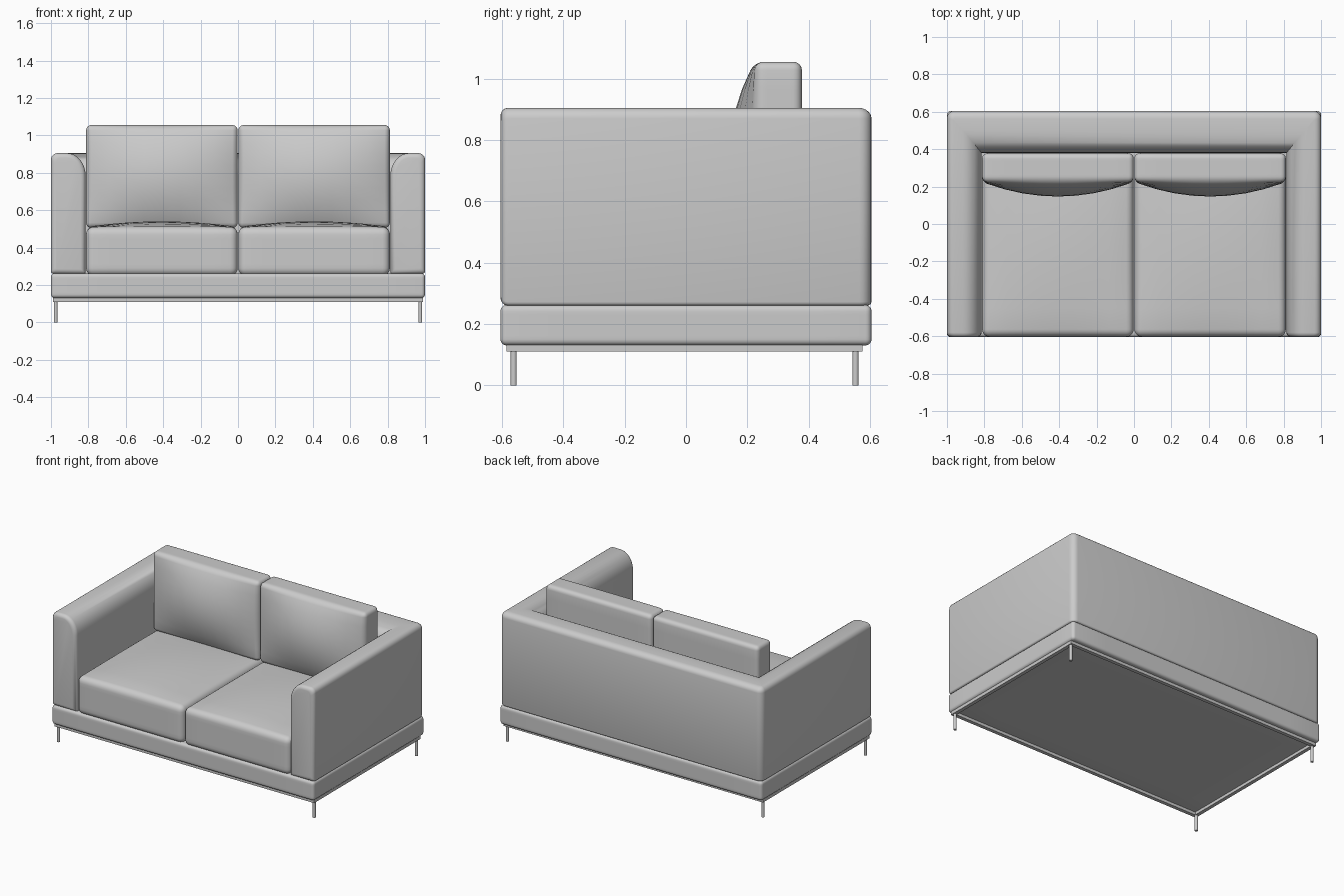
import bpy, bmesh
from math import sin, cos, pi, radians
from mathutils import Vector

if "Cube" in bpy.data.objects:
    bpy.data.objects.remove(bpy.data.objects["Cube"])


def finish(bm, name, angle=50):
    bmesh.ops.remove_doubles(bm, verts=bm.verts, dist=0.0002)
    bmesh.ops.recalc_face_normals(bm, faces=bm.faces)
    me = bpy.data.meshes.new(name)
    bm.to_mesh(me)
    bm.free()
    ob = bpy.data.objects.new(name, me)
    bpy.context.collection.objects.link(ob)
    bpy.ops.object.select_all(action='DESELECT')
    bpy.context.view_layer.objects.active = ob
    ob.select_set(True)
    bpy.ops.object.shade_smooth_by_angle(angle=radians(angle))
    return ob


def soft_box(name, lo, hi, r, bulge=None):
    """Rounded box; bulge = (axis, side, amount) swells one face like a pillow."""
    lo, hi = Vector(lo), Vector(hi)
    mid, half = (lo + hi) / 2, (hi - lo) / 2
    bm = bmesh.new()
    bmesh.ops.create_cube(bm, size=14)
    bmesh.ops.subdivide_edges(bm, edges=bm.edges[:], cuts=13, use_grid_fill=True)
    for v in bm.verts:
        inner, excess = Vector(), Vector()
        for a in range(3):
            i = round(v.co[a])
            s = 1 if i > 0 else -1
            inner[a] = s * (half[a] - r) * min(abs(i), 4) / 4
            excess[a] = s * max(abs(i) - 4, 0) / 3
        p = inner + excess.normalized() * r
        if bulge:
            axis, side, amount = bulge
            if p[axis] * side > 0:
                k = min(1, p[axis] * side / (half[axis] - r))
                for a in range(3):
                    if a != axis:
                        k *= max(0, 1 - (p[a] / half[a]) ** 2)
                p[axis] += side * amount * k
        v.co = mid + p
    return finish(bm, name)


def box(name, lo, hi):
    bm = bmesh.new()
    bmesh.ops.create_cube(bm, size=1)
    lo, hi = Vector(lo), Vector(hi)
    for v in bm.verts:
        v.co = (lo + hi) / 2 + v.co * (hi - lo)
    return finish(bm, name, 30)


# Arms and back: one profile (depth from outside, height) swept round a U
X, Y, ARM, BACK, R = 1.0, 0.605, 0.185, 0.225, 0.04


def arc(cx, cz, rx, rz, a0, a1, n):
    return [(cx + rx * cos(radians(a0 + (a1 - a0) * i / n)),
             cz + rz * sin(radians(a0 + (a1 - a0) * i / n))) for i in range(n + 1)]


profile = (arc(0.012, 0.272, 0.012, 0.012, 270, 180, 3)
           + arc(0.035, 0.87, 0.035, 0.035, 180, 90, 5)
           + arc(ARM - 0.1, 0.785, 0.1, 0.12, 90, 0, 8)
           + [(ARM, 0.26)])


def front_ring(side, y, inset):
    cz, cd = 0.58, ARM / 2
    return [(side * (X - (cd + (d - cd) * (1 - inset / cd))), y,
             cz + (z - cz) * (1 - inset / 0.325)) for d, z in profile]


def corner_ring(side, a):
    ring = []
    for d, z in profile:
        rad = max(R - d, 0)
        x = X - d - rad + rad * cos(a)
        y = Y - d * BACK / ARM - rad + rad * sin(a)
        ring.append((side * x, y, z))
    return ring


def half_rings(side):
    f = 0.025
    caps = [front_ring(side, -Y + f * (1 - cos(i * pi / 8)), f * (1 - sin(i * pi / 8)))
            for i in range(5)]
    return caps + [corner_ring(side, i * pi / 10) for i in range(6)]


bm = bmesh.new()
rings = [[bm.verts.new(p) for p in ring]
         for ring in half_rings(-1) + half_rings(1)[::-1]]
n = len(profile)
for r0, r1 in zip(rings, rings[1:]):
    for i in range(n):
        j = (i + 1) % n
        bm.faces.new((r0[i], r0[j], r1[j], r1[i]))
bm.faces.new(rings[0])
bm.faces.new(rings[-1])
finish(bm, "arms_and_back")

# Upholstered base
soft_box("base", (-X, -Y, 0.13), (X, Y, 0.262), 0.02)

# Seat and back cushions
for side, label in ((-1, "left"), (1, "right")):
    x0, x1 = sorted((side * 0.002, side * 0.812))
    soft_box("seat_cushion_" + label, (x0, -0.603, 0.25), (x1, 0.38, 0.51), 0.04,
             (2, 1, 0.03))
    soft_box("back_cushion_" + label, (x0, 0.225, 0.505), (x1, 0.378, 1.055), 0.028,
             (1, -1, 0.078))

# Metal frame under the base
FX, F0, F1, T = 0.99, -0.585, 0.575, 0.025
box("frame_front", (-FX, F0, 0.11), (FX, F0 + T, 0.132))
box("frame_back", (-FX, F1 - T, 0.11), (FX, F1, 0.132))
for side, label in ((-1, "left"), (1, "right")):
    x0, x1 = sorted((side * FX, side * (FX - T)))
    box("frame_" + label, (x0, F0 + T, 0.11), (x1, F1 - T, 0.132))
    # Thin round legs
    for y, end in ((-0.562, "front"), (0.553, "back")):
        bm = bmesh.new()
        bmesh.ops.create_cone(bm, cap_ends=True, segments=16, radius1=0.01,
                              radius2=0.01, depth=0.115)
        bmesh.ops.translate(bm, verts=bm.verts, vec=(side * 0.975, y, 0.0575))
        finish(bm, end + "_leg_" + label)
